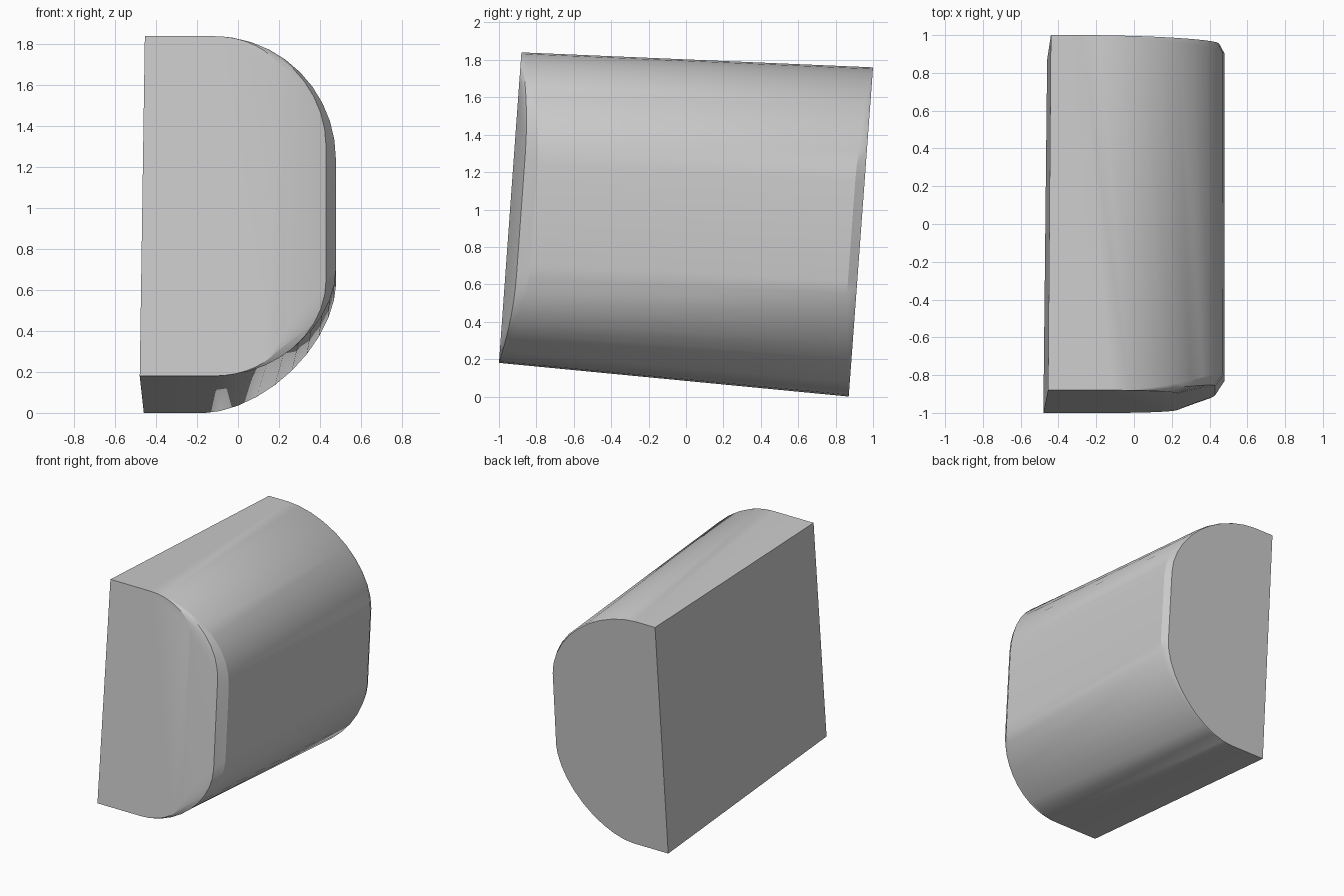
import bpy, bmesh, math

if "Cube" in bpy.data.objects:
    bpy.data.objects.remove(bpy.data.objects["Cube"])

SEG = 10  # segments per rounded corner


def corner(xs, xr, z_flat, rz, n):
    """Superellipse quarter from the flat edge (xs, z_flat) to the side (xr, z_flat + rz)."""
    pts = []
    for i in range(SEG + 1):
        a = math.pi / 2 * i / SEG
        u, v = math.sin(a) ** (2 / n), max(math.cos(a), 0) ** (2 / n)
        pts.append((xs + (xr - xs) * u, z_flat + rz * (1 - v), u))
    return pts


def ring(left, bottom, top, xr, y_of_z, depth):
    """D-shaped outline; left = (x low, x high), bottom/top = (xs, z, rz, n)."""
    bxs, bz, brz, bn = bottom
    txs, tz, trz, tn = top
    pts = [(left[0], bz, 0)] + corner(bxs, xr, bz, brz, bn)
    pts += corner(txs, xr, tz, -trz, tn)[::-1] + [(left[1], tz, 0)]
    return [(x, y_of_z(z) + depth * u * u, z) for x, z, u in pts]


def front_y(z):
    return -1 + 0.12 * (z - 0.18) / 1.66


def back_y(z):
    return 0.87 + 0.13 * z / 1.76


FL, BL = (-0.48, -0.455), (-0.46, -0.44)
rings = [
    # front face, chamfer and rounded shoulder
    ring(FL, (-0.12, 0.18, 0.23, 2), (-0.12, 1.84, 0.24, 2), 0.23, front_y, 0),
    ring(FL, (-0.12, 0.18, 0.47, 2), (-0.12, 1.84, 0.54, 2), 0.43, front_y, 0.06),
    ring(FL, (-0.12, 0.18, 0.52, 1.9), (-0.12, 1.84, 0.60, 2), 0.478, front_y, 0.13),
    # back end with a thin rounded edge
    ring(BL, (-0.16, 0.0, 0.62, 1.7), (-0.28, 1.76, 0.61, 1.8), 0.478, back_y, -0.05),
    ring(BL, (-0.16, 0.0, 0.60, 1.7), (-0.28, 1.76, 0.60, 1.8), 0.45, back_y, 0),
]

# loft the outlines into a closed body
bm = bmesh.new()
vr = [[bm.verts.new(p) for p in r] for r in rings]
for a, b in zip(vr, vr[1:]):
    for i in range(len(a)):
        j = (i + 1) % len(a)
        bm.faces.new((a[i], a[j], b[j], b[i]))
bm.faces.new(vr[0][::-1])
bm.faces.new(vr[-1])
bmesh.ops.remove_doubles(bm, verts=bm.verts, dist=0.0005)
bmesh.ops.recalc_face_normals(bm, faces=bm.faces)

mesh = bpy.data.meshes.new("tilted_rounded_block")
bm.to_mesh(mesh)
bm.free()
block = bpy.data.objects.new("tilted_rounded_block", mesh)
bpy.context.collection.objects.link(block)
bpy.context.view_layer.objects.active = block
block.select_set(True)
bpy.ops.object.shade_smooth_by_angle(angle=math.radians(25))
